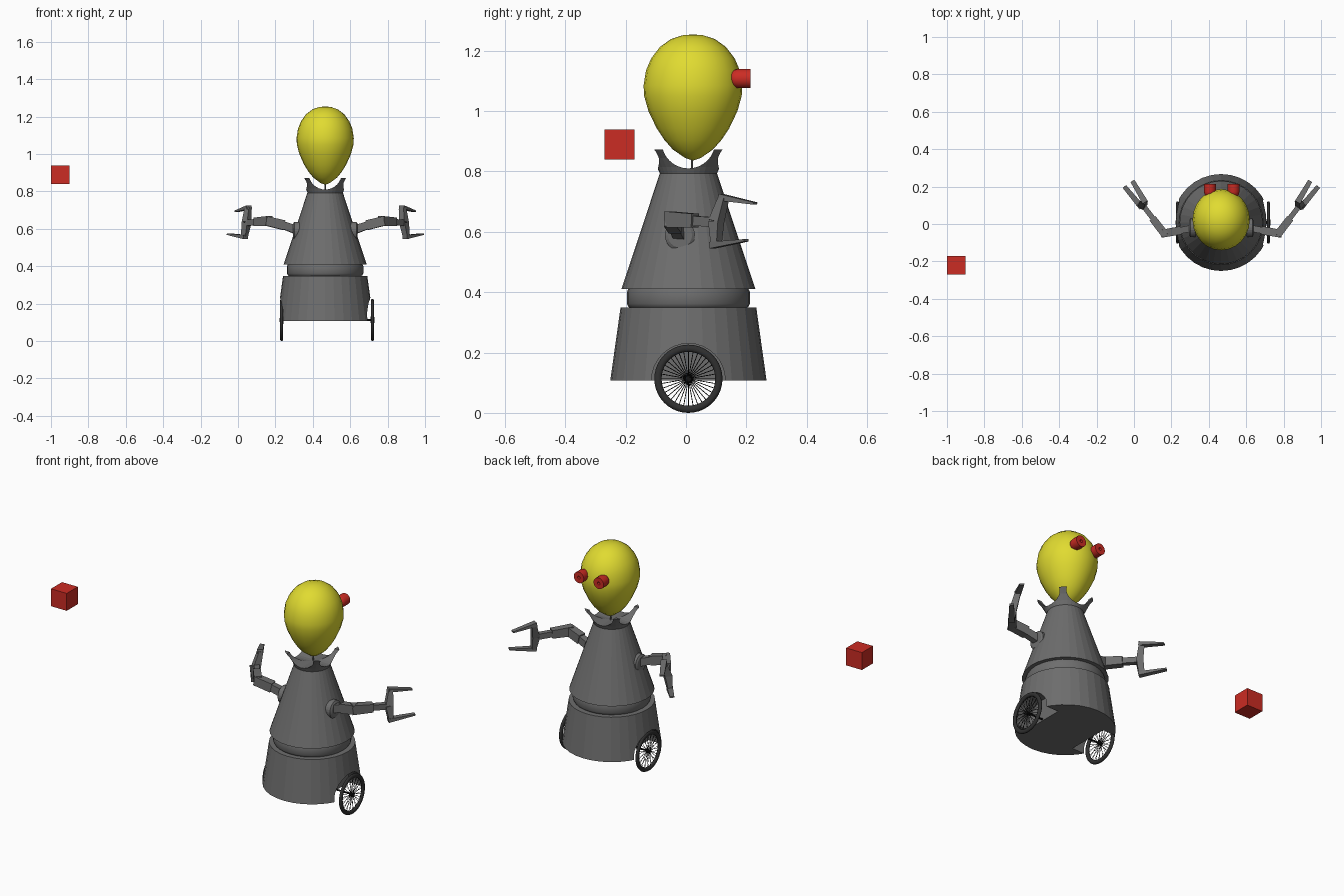
import bpy, bmesh, math
from mathutils import Vector, Matrix

if "Cube" in bpy.data.objects:
    bpy.data.objects.remove(bpy.data.objects["Cube"])

CX, CY = 0.466, 0.008   # axis of the body


def material(name, rgb):
    m = bpy.data.materials.new(name)
    m.diffuse_color = (*rgb, 1)
    m.use_nodes = True
    m.node_tree.nodes["Principled BSDF"].inputs["Base Color"].default_value = m.diffuse_color
    return m


GREY = material("grey metal", (0.155, 0.155, 0.155))
RED = material("red", (0.60, 0.025, 0.017))
YELLOW = material("yellow", (0.75, 0.71, 0.03))
TIRE = material("dark rubber", (0.03, 0.03, 0.03))
BLACK = material("black wire", (0.008, 0.008, 0.008))


def finish(name, bm, mat, smooth=None):
    bmesh.ops.recalc_face_normals(bm, faces=bm.faces)
    me = bpy.data.meshes.new(name)
    bm.to_mesh(me)
    bm.free()
    me.materials.append(mat)
    ob = bpy.data.objects.new(name, me)
    bpy.context.collection.objects.link(ob)
    bpy.context.view_layer.objects.active = ob
    if smooth:
        bpy.ops.object.select_all(action='DESELECT')
        ob.select_set(True)
        bpy.ops.object.shade_smooth_by_angle(angle=math.radians(smooth))
    return ob


def lathe(name, profile, mat, center, sides=32, axis='Z', smooth=None, scale=(1, 1, 1)):
    """Spin (radius, height) points around an axis through center."""
    bm = bmesh.new()
    rings = []
    for r, h in profile:
        if r < 1e-6:
            rings.append([bm.verts.new((0, 0, h))])
        else:
            rings.append([bm.verts.new((r * math.cos(a), r * math.sin(a), h))
                          for a in (2 * math.pi * i / sides for i in range(sides))])
    for lo, hi in zip(rings, rings[1:]):
        for i in range(sides):
            j = (i + 1) % sides
            vs = [lo[i % len(lo)], lo[j % len(lo)], hi[j % len(hi)], hi[i % len(hi)]]
            bm.faces.new(list(dict.fromkeys(vs)))
    for ring in (rings[0], rings[-1]):
        if len(ring) > 1:
            bm.faces.new(ring)
    rot = {'Z': Matrix(), 'X': Matrix.Rotation(math.pi / 2, 4, 'Y'),
           'Y': Matrix.Rotation(-math.pi / 2, 4, 'X')}[axis]
    bm.transform(Matrix.Translation(center) @ rot @ Matrix.Diagonal((*scale, 1)))
    return finish(name, bm, mat, smooth)


def cut(ob, cutters):
    for c in cutters:
        mod = ob.modifiers.new("cut", 'BOOLEAN')
        mod.operation, mod.solver, mod.object = 'DIFFERENCE', 'EXACT', c
        bpy.context.view_layer.objects.active = ob
        bpy.ops.object.modifier_apply(modifier=mod.name)
        bpy.data.objects.remove(c)


def beam(name, p, q, size_p, size_q, mat=GREY):
    """Tapered box from p to q; sizes are (horizontal, vertical)."""
    p, q = Vector(p), Vector(q)
    d = (q - p).normalized()
    up = Vector((0, 0, 1)) if abs(d.z) < 0.8 else Vector((0.59, 0.8, 0))
    side = d.cross(up).normalized()
    up = side.cross(d)
    bm = bmesh.new()
    ends = [[bm.verts.new(c + side * a * s[0] / 2 + up * b * s[1] / 2)
             for a, b in ((-1, -1), (1, -1), (1, 1), (-1, 1))]
            for c, s in ((p, size_p), (q, size_q))]
    bm.faces.new(ends[0])
    bm.faces.new(ends[1])
    for i in range(4):
        j = (i + 1) % 4
        bm.faces.new((ends[0][i], ends[0][j], ends[1][j], ends[1][i]))
    return finish(name, bm, mat)


# Floating red cube
bm = bmesh.new()
bmesh.ops.create_cube(bm, size=0.1)
bm.transform(Matrix.Translation((-0.95, -0.22, 0.89)))
finish("floating_cube", bm, RED)

# Body: skirt with wheel wells, waist ring, torso
axis_pt = (CX, CY, 0)
skirt = lathe("skirt", [(0.259, 0.107), (0.225, 0.349)], GREY, axis_pt)
cut(skirt, [lathe("well_cutter", [(0.122, -0.1), (0.122, 0.1)], GREY,
                  (CX + s * 0.25, CY, 0.108), axis='X') for s in (-1, 1)])
lathe("waist_ring", [(0.19, 0.345), (0.199, 0.352), (0.204, 0.362), (0.204, 0.40),
                     (0.199, 0.412)], GREY, axis_pt, smooth=30)
lathe("torso", [(0.222, 0.41), (0.095, 0.793)], GREY, axis_pt)

# Collar: flared block hollowed by two crossing cylinders, leaving four points
collar = lathe("collar", [(0.094, 0.792), (0.104, 0.815), (0.121, 0.845), (0.142, 0.873)],
               GREY, axis_pt)
cut(collar, [lathe("collar_cutter", [(0.0888, -0.3), (0.0888, 0.3)], GREY,
                   (CX, CY, 0.899), axis=a) for a in 'XY'])

# Head on a thin stem
lathe("neck_stem", [(0.004, 0.79), (0.004, 0.85)], GREY, (CX, 0.02, 0), sides=8)
lathe("head", [(0, 0.836), (0.026, 0.845), (0.066, 0.873), (0.094, 0.905), (0.119, 0.943),
               (0.146, 1.0), (0.16, 1.05), (0.162, 1.085), (0.154, 1.135), (0.137, 1.175),
               (0.108, 1.213), (0.072, 1.239), (0.032, 1.252), (0, 1.254)],
      YELLOW, (CX, 0.023, 0), sides=24, smooth=40, scale=(0.945, 1.01, 1))

# Eyes: round-backed tubes with a small pupil hole
for s, n in ((-1, "left"), (1, "right")):
    lathe(n + "_eye", [(0, 0.14), (0.018, 0.146), (0.028, 0.158), (0.032, 0.172), (0.032, 0.214),
                       (0.008, 0.214), (0.008, 0.2), (0, 0.2)],
          RED, (CX + 0.003 + s * 0.063, 0, 1.108), sides=20, axis='Y', smooth=35)

# Wheels: tire, hub, wire spokes and an axle
for s, n in ((-1, "left"), (1, "right")):
    x, z = CX + 0.01 + s * 0.243, 0.113
    tire = [(0.101 + 0.012 * math.cos(a), 0.009 * math.sin(a))
            for a in (2 * math.pi * i / 10 for i in range(10))]
    bm = bmesh.new()
    rings = [[bm.verts.new((x + h, CY + r * math.cos(t), z + r * math.sin(t))) for r, h in tire]
             for t in (2 * math.pi * k / 40 for k in range(40))]
    for k in range(40):
        a, b = rings[k], rings[(k + 1) % 40]
        for i in range(10):
            j = (i + 1) % 10
            bm.faces.new((a[i], a[j], b[j], b[i]))
    finish(n + "_tire", bm, TIRE, smooth=50)
    lathe(n + "_hub", [(0.01, -0.01), (0.01, 0.01)], BLACK, (x, CY, z), sides=12, axis='X')
    lathe(n + "_axle", [(0.005, -0.05), (0.005, 0.05)], BLACK, (x - s * 0.05, CY, z),
          sides=8, axis='X')
    bm = bmesh.new()
    for k in range(36):
        m = (Matrix.Translation((x, CY, z)) @ Matrix.Rotation(2 * math.pi * k / 36, 4, 'X')
             @ Matrix.Translation((0.005 * (-1) ** k, 0, 0.05))
             @ Matrix.Rotation(-0.09 * (-1) ** k, 4, 'Y'))
        bmesh.ops.create_cone(bm, cap_ends=True, segments=4, radius1=0.0013, radius2=0.0013,
                              depth=0.088, matrix=m)
    finish(n + "_spokes", bm, BLACK)

# Arms with shoulder joint, elbow and two-pronged claw
for s, n in ((-1, "left"), (1, "right")):
    def at(x, y, z):
        return (CX + 0.001 + s * (x - CX - 0.001), y, z)
    lathe(n + "_shoulder_disc", [(0.05, -0.03), (0.05, 0.018), (0.04, 0.024)], GREY,
          at(0.615, -0.02, 0.588), sides=24, axis='X') if s > 0 else \
        lathe(n + "_shoulder_disc", [(0.04, -0.024), (0.05, -0.018), (0.05, 0.03)], GREY,
              at(0.615, -0.02, 0.588), sides=24, axis='X')
    beam(n + "_upper_arm", at(0.61, -0.02, 0.59), at(0.70, -0.037, 0.622),
         (0.036, 0.046), (0.034, 0.04))
    beam(n + "_elbow_link", at(0.69, -0.035, 0.62), at(0.785, -0.052, 0.643),
         (0.044, 0.052), (0.042, 0.05))
    beam(n + "_forearm", at(0.765, -0.06, 0.641), at(0.835, 0.03, 0.637),
         (0.042, 0.054), (0.04, 0.046))
    beam(n + "_wrist", at(0.825, 0.02, 0.637), at(0.885, 0.098, 0.632),
         (0.028, 0.032), (0.028, 0.032))
    # Claw: palm halves and prongs
    mid, top, low = at(0.888, 0.10, 0.633), at(0.88, 0.125, 0.713), at(0.90, 0.10, 0.56)
    beam(n + "_palm_top", mid, top, (0.036, 0.04), (0.03, 0.024))
    beam(n + "_palm_bottom", mid, low, (0.036, 0.04), (0.03, 0.024))
    beam(n + "_prong_top", at(0.874, 0.115, 0.715), at(0.942, 0.23, 0.694),
         (0.032, 0.022), (0.024, 0.008))
    beam(n + "_prong_bottom", at(0.892, 0.088, 0.556), at(0.985, 0.2, 0.572),
         (0.032, 0.022), (0.024, 0.008))
